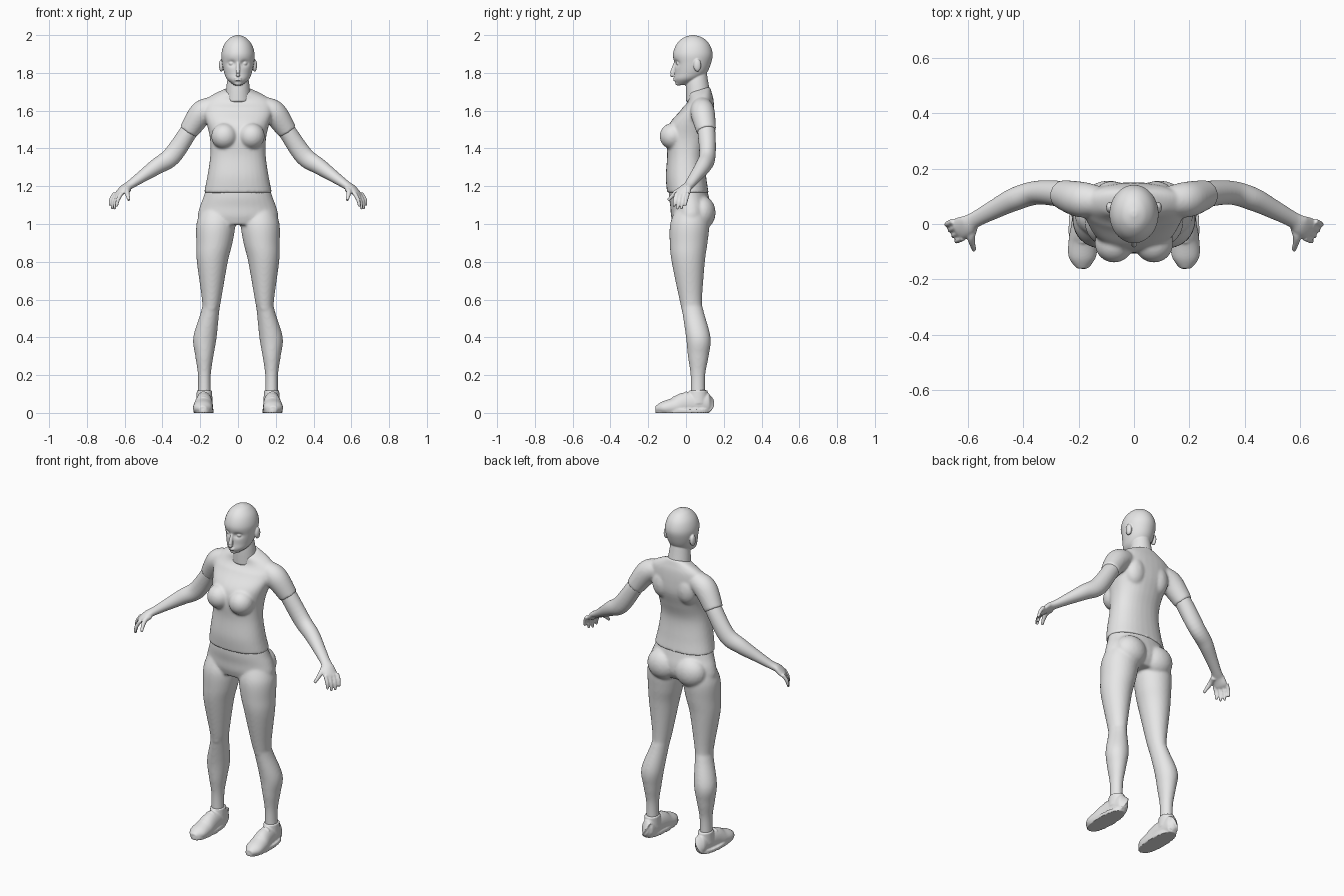
import bpy, bmesh, math
from mathutils import Vector, Matrix

start_cube = bpy.data.objects.get("Cube")
if start_cube:
    bpy.data.objects.remove(start_cube, do_unlink=True)

grey = bpy.data.materials.new("light_grey")
grey.use_nodes = True
colour = (0.8, 0.8, 0.8, 1)
grey.diffuse_color = colour
grey.node_tree.nodes["Principled BSDF"].inputs["Base Color"].default_value = colour


def spline(stations, steps):
    """Smooth curve through all stations, interpolating every value."""
    points = [stations[0], *stations, stations[-1]]
    curve = []
    for before, start, end, after in zip(points, points[1:], points[2:], points[3:]):
        for step in range(steps):
            t = step / steps
            curve.append([b + t / 2 * (c - a + t * (2 * a - 5 * b + 4 * c - d + t * (3 * (b - c) + d - a)))
                          for a, b, c, d in zip(before, start, end, after)])
    return curve + [list(stations[-1])]


def tube(bm, stations, level=False, both=True, sides=32, power=1.0):
    """Loft rings (x, y, z, width radius, depth radius); round rings give one radius."""
    curve = spline(stations, steps=6)
    centres = [Vector(station[:3]) for station in curve]
    last = len(curve) - 1
    for mirror in ((1, -1) if both else (1,)):
        rings = []
        for i, station in enumerate(curve):
            width, depth = station[3], station[-1]
            across, along = Vector((1, 0, 0)), Vector((0, 1, 0))
            if not level:
                tangent = (centres[min(i + 1, last)] - centres[max(i - 1, 0)]).normalized()
                across = tangent.cross(Vector((0, 0, 1))).normalized()
                along = across.cross(tangent)
            ring = []
            for side in range(sides):
                angle = math.tau * side / sides
                c, s = math.cos(angle), math.sin(angle)
                c = math.copysign(abs(c) ** power, c)
                s = math.copysign(abs(s) ** power, s)
                point = centres[i] + across * width * c + along * depth * s
                ring.append(bm.verts.new((point.x * mirror, point.y, point.z)))
            rings.append(ring)
        for lower, upper in zip(rings, rings[1:]):
            for side in range(sides):
                after = (side + 1) % sides
                bm.faces.new((lower[side], lower[after], upper[after], upper[side]))
        bm.faces.new(rings[0])
        bm.faces.new(rings[-1])


def ball(bm, centre, radii, both=True):
    """Ellipsoid, repeated on the other side when both is set."""
    x, y, z = centre
    for mirror in ((1, -1) if both else (1,)):
        place = Matrix.Translation((x * mirror, y, z)) @ Matrix.Diagonal((*radii, 1))
        bmesh.ops.create_icosphere(bm, subdivisions=3, radius=1, matrix=place)


def finish(name, bm, voxel, smoothing):
    """Fuse the volumes of one part into a single smooth skin."""
    bmesh.ops.recalc_face_normals(bm, faces=bm.faces)
    mesh = bpy.data.meshes.new(name)
    bm.to_mesh(mesh)
    bm.free()
    mesh.materials.append(grey)
    part = bpy.data.objects.new(name, mesh)
    bpy.context.collection.objects.link(part)
    fuse = part.modifiers.new("fuse", 'REMESH')
    fuse.mode = 'VOXEL'
    fuse.voxel_size = voxel
    fuse.use_smooth_shade = True
    soften = part.modifiers.new("soften", 'SMOOTH')
    soften.factor = 0.5
    soften.iterations = smoothing


# Head: skull with eye sockets
bm = bmesh.new()
tube(bm, [(0, -.02, 1.735, .02, .03), (0, .005, 1.765, .057, .067), (0, .025, 1.8, .073, .085),
          (0, .035, 1.85, .084, .097), (0, .036, 1.9, .088, .105), (0, .037, 1.95, .073, .088),
          (0, .037, 1.985, .043, .053), (0, .037, 2, .01, .01)], level=True, both=False, sides=64)
for vert in bm.verts:
    if vert.co.y < 0:
        away = math.hypot((abs(vert.co.x) - .034) / .02, (vert.co.z - 1.85) / .014)
        vert.co.y += .015 * math.exp(-away ** 2)
# Neck, eyes, ears, nose, lips and chin
tube(bm, [(0, .06, 1.8, .05), (0, .06, 1.74, .06, .05), (0, .07, 1.64, .07, .055)], level=True, both=False)
ball(bm, centre=(.034, -.037, 1.85), radii=(.015, .014, .012))
ball(bm, centre=(.088, .06, 1.84), radii=(.013, .02, .034))
tube(bm, [(0, -.054, 1.86, .008), (0, -.073, 1.797, .012), (0, -.066, 1.784, .01)], both=False)
for height in (1.771, 1.761):
    ball(bm, centre=(0, -.058, height), radii=(.02, .011, .004), both=False)
ball(bm, centre=(0, -.04, 1.745), radii=(.022, .017, .013), both=False)
finish("head", bm, voxel=.0035, smoothing=4)

# Shirt: trunk, with the neckline sloping down to the front
bm = bmesh.new()
tube(bm, [(0, .01, 1.165, .18, .11), (0, 0, 1.25, .163, .107), (0, 0, 1.36, .147, .1),
          (0, .01, 1.45, .148, .114), (0, .03, 1.53, .166, .118), (0, .06, 1.6, .186, .09),
          (0, .075, 1.65, .175, .07), (0, .075, 1.68, .135, .06), (0, .07, 1.71, .07, .057)],
     level=True, both=False, power=.88)
for vert in bm.verts:
    rise = max(0, min(1, (vert.co.z - 1.62) / .06))
    vert.co.z += .3 * rise * (vert.co.y - .07)
# Bust, shoulder blades and sleeves
ball(bm, centre=(.072, -.07, 1.465), radii=(.07, .07, .07))
ball(bm, centre=(.08, .1, 1.56), radii=(.065, .055, .09))
tube(bm, [(.11, .08, 1.62, .05), (.155, .085, 1.61, .06), (.2, .09, 1.58, .064), (.262, .108, 1.49, .052)])
finish("shirt", bm, voxel=.007, smoothing=8)

# Arms with palms
bm = bmesh.new()
tube(bm, [(.21, .095, 1.56, .046, .046), (.26, .108, 1.49, .047, .047), (.35, .113, 1.36, .043, .05),
          (.43, .09, 1.305, .042, .043), (.51, .05, 1.25, .034, .031), (.575, .015, 1.205, .029, .022),
          (.605, -.006, 1.185, .038, .02), (.632, -.018, 1.158, .04, .016), (.642, -.023, 1.145, .03, .01)])
# Fingers and thumb
for finger, length in enumerate((.07, .085, .083, .065)):
    knuckle = Vector((.617 + .012 * finger, -.05 + .02 * finger, 1.162))
    joint = knuckle + Vector((.019, -.009, -length / 2))
    tip = knuckle + Vector((.025, -.014, -length))
    tube(bm, [(*knuckle, .011), (*joint, .0105), (*tip, .007)], sides=12)
tube(bm, [(.58, -.01, 1.185, .017), (.588, -.05, 1.17, .014), (.577, -.095, 1.125, .008)], sides=12)
finish("arms", bm, voxel=.0045, smoothing=4)

# Trousers: hips, seat, legs and knees
bm = bmesh.new()
tube(bm, [(0, .01, 1.19, .168, .1), (0, .016, 1.14, .184, .106), (0, .025, 1.09, .203, .108),
          (0, .026, 1.04, .213, .105), (0, .02, .995, .195, .085)], level=True, both=False)
ball(bm, centre=(.092, .083, 1.06), radii=(.095, .074, .09))
tube(bm, [(.11, .03, 1.08, .085, .085), (.117, .02, 1, .103, .104), (.125, .014, .9, .096, .1),
          (.136, .012, .8, .082, .088), (.14, .025, .6, .051, .06), (.147, .036, .54, .048, .057),
          (.175, .065, .4, .062, .065), (.178, .065, .3, .048, .055), (.178, .063, .2, .034, .039),
          (.178, .063, .09, .034, .038)], level=True)
ball(bm, centre=(.142, -.008, .575), radii=(.03, .02, .045))
finish("trousers", bm, voxel=.007, smoothing=8)

# Shoes: upper, ankle collar, sole and laces
bm = bmesh.new()
tube(bm, [(.175, .12, .05, .025, .04), (.176, .11, .05, .036, .06), (.18, 0, .045, .046, .064),
          (.184, -.06, .03, .052, .052), (.187, -.12, .025, .049, .036), (.187, -.16, .02, .02, .016)])
tube(bm, [(.178, .062, .05, .044, .055), (.178, .066, .12, .04, .048)], level=True)
tube(bm, [(.183, -.02, height, .053, .143) for height in (0, .02)], level=True, power=.85)
for lace in range(4):
    y, z = -.065 + .022 * lace, .083 + .009 * lace
    tube(bm, [(.182 + reach, y, z - abs(reach) / 2, .005) for reach in (-.026, 0, .026)], sides=8)
for vert in bm.verts:
    vert.co.z = max(vert.co.z, 0)
finish("shoes", bm, voxel=.0045, smoothing=3)
